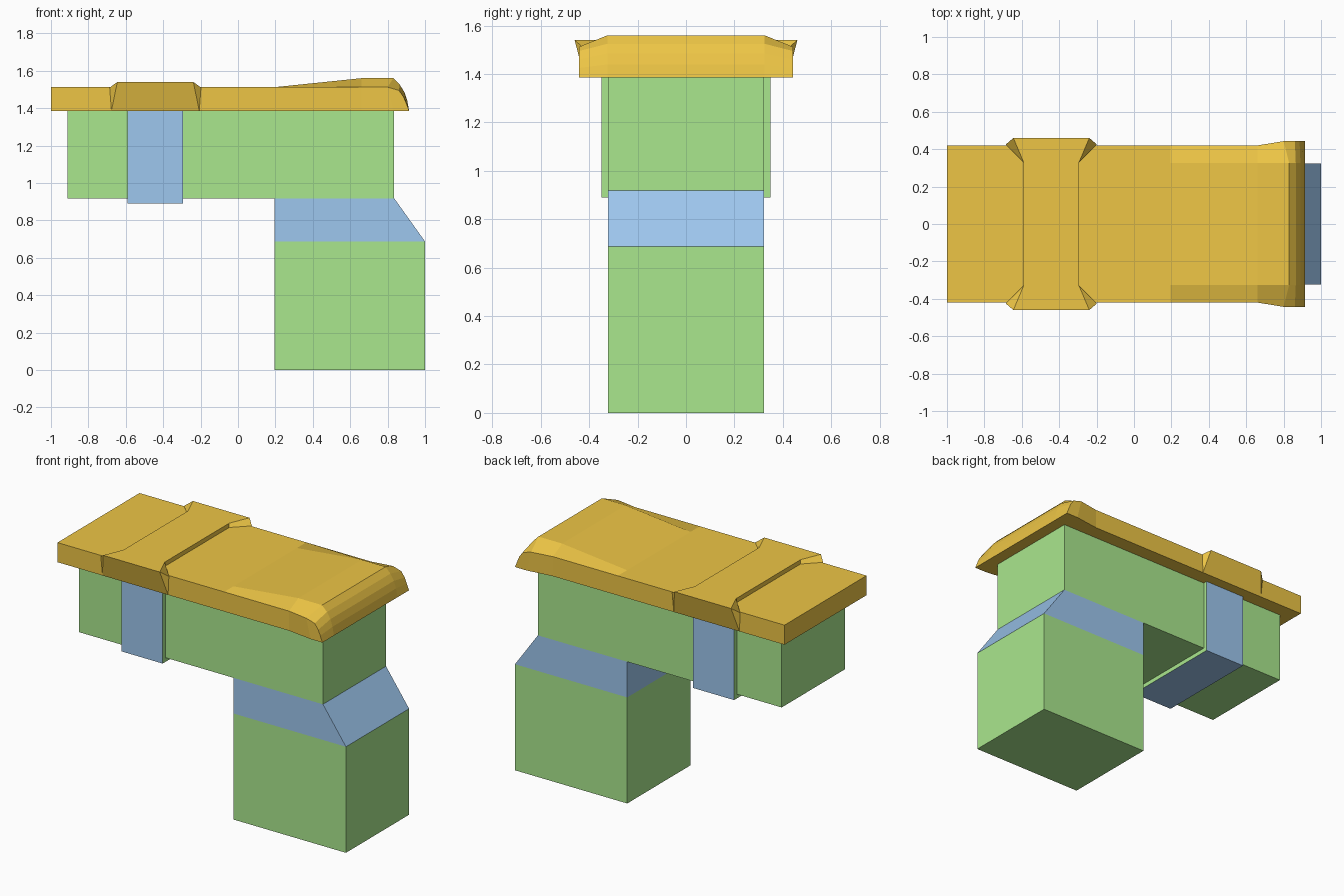
import bpy, bmesh

if "Cube" in bpy.data.objects:
    bpy.data.objects.remove(bpy.data.objects["Cube"])


def material(name, rgb):
    m = bpy.data.materials.new(name)
    m.diffuse_color = (*rgb, 1)
    m.use_nodes = True
    m.node_tree.nodes["Principled BSDF"].inputs["Base Color"].default_value = m.diffuse_color
    return m


ORANGE = material("orange", (0.85, 0.56, 0.06))
GREEN = material("green", (0.40, 0.80, 0.27))
BLUE = material("blue", (0.34, 0.57, 0.86))


def make(name, verts, faces, *mats):
    bm = bmesh.new()
    vs = [bm.verts.new(v) for v in verts]
    for f in faces:
        bm.faces.new([vs[i] for i in f])
    bmesh.ops.remove_doubles(bm, verts=bm.verts, dist=1e-4)
    bmesh.ops.recalc_face_normals(bm, faces=bm.faces)
    me = bpy.data.meshes.new(name)
    bm.to_mesh(me)
    bm.free()
    for m in mats:
        me.materials.append(m)
    ob = bpy.data.objects.new(name, me)
    bpy.context.collection.objects.link(ob)
    return ob


def prism(name, profile, hy, *mats):
    """Extrude an x-z profile evenly to both sides of y = 0."""
    n = len(profile)
    verts = [(x, y, z) for y in (-hy, hy) for x, z in profile]
    faces = [range(n), range(n, 2 * n)]
    faces += [(i, (i + 1) % n, (i + 1) % n + n, i + n) for i in range(n)]
    return make(name, verts, faces, *mats)


def rect(x0, x1, z0, z1):
    return [(x0, z0), (x1, z0), (x1, z1), (x0, z1)]


# Lower block, tapered collar and horizontal body
prism("lower_block", rect(0.195, 1.0, 0, 0.687), 0.323, GREEN)
prism("collar", [(0.195, 0.687), (1.0, 0.687), (0.835, 0.918), (0.195, 0.918)], 0.323, BLUE)
prism("body", rect(-0.912, 0.835, 0.918, 1.387), 0.323, GREEN)

# Strap round the body: blue outside, green end faces
strap = prism("strap", rect(-0.59, -0.295, 0.89, 1.387), 0.35, BLUE, GREEN)
for p in strap.data.polygons:
    if abs(p.normal.x) > 0.9:
        p.material_index = 1

# Top slab lofted through cross-sections, rounding over at the right end
# (bottom x, outer x, inner x, outer y, outer z, inner z)
Z0 = 1.385
sections = [
    (-1.0, -1.0, -1.0, 0.42, 1.512, 1.512),
    (0.195, 0.195, 0.195, 0.42, 1.512, 1.512),
    (0.66, 0.66, 0.66, 0.42, 1.512, 1.56),
    (0.83, 0.80, 0.83, 0.443, 1.512, 1.56),
    (0.86, 0.86, 0.865, 0.443, 1.495, 1.525),
    (0.885, 0.885, 0.89, 0.443, 1.46, 1.485),
    (0.90, 0.90, 0.905, 0.443, 1.425, 1.44),
    (0.915, 0.915, 0.915, 0.443, Z0, Z0),
]
verts, faces = [], [range(6)]
for xb, xo, xi, yo, zo, zi in sections:
    verts += [(xb, -yo, Z0), (xb, yo, Z0), (xo, yo, zo),
              (xi, 0.325, zi), (xi, -0.325, zi), (xo, -yo, zo)]
for s in range(len(sections) - 1):
    for i in range(6):
        a, b = s * 6 + i, s * 6 + (i + 1) % 6
        faces.append((a, b, b + 6, a + 6))
make("top_slab", verts, faces, ORANGE)

# Raised saddle across the slab with flared corners
verts, faces, cx = [], [], -0.442
for sx, sy in ((1, 1), (-1, 1), (-1, -1), (1, -1)):
    k = len(verts)
    for x, y, z in ((0.148, 0.33, 1.54), (0.203, 0.46, 1.54), (0.148, 0.33, 1.51),
                    (0.244, 0.425, 1.51), (0.235, 0.42, Z0)):
        verts.append((cx + sx * x, sy * y, z))
    faces += [(k, k + 1, k + 3, k + 2), (k + 1, k + 3, k + 4)]
faces += [(0, 1, 6, 5, 10, 11, 16, 15)]           # top
faces += [(0, 15, 17, 2), (5, 10, 12, 7)]         # steps
faces += [(1, 6, 9, 4), (11, 16, 19, 14)]         # outer sides
make("saddle", verts, faces, ORANGE)
